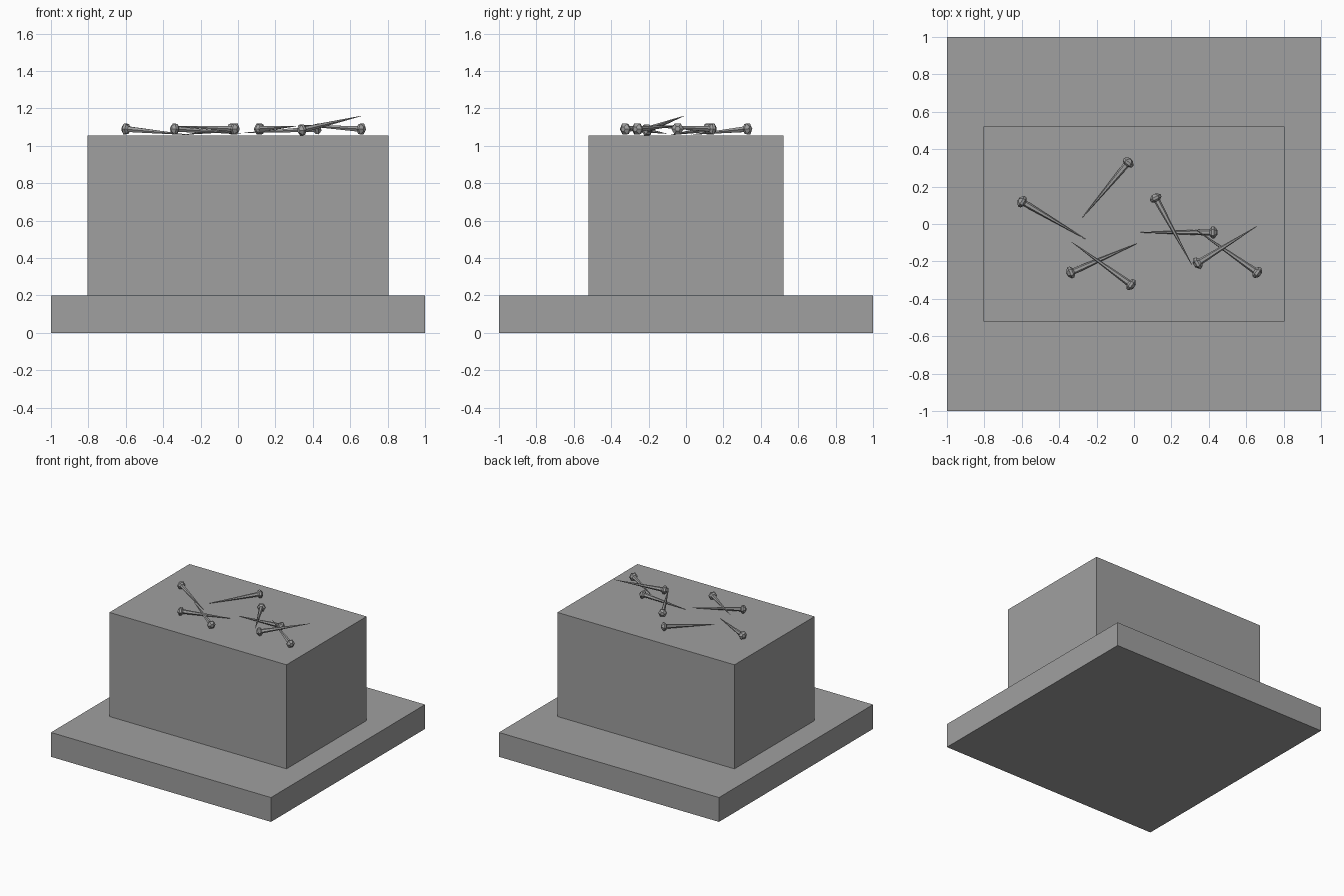
import bpy
import bmesh
import math
from mathutils import Vector

cube = bpy.data.objects.get("Cube")
if cube:
    bpy.data.objects.remove(cube, do_unlink=True)


def make_material(name, value):
    mat = bpy.data.materials.new(name)
    mat.use_nodes = True
    colour = (value, value, value, 1)
    mat.diffuse_color = colour
    mat.node_tree.nodes["Principled BSDF"].inputs["Base Color"].default_value = colour
    return mat


GREY = make_material("plain grey", 0.35)


def add_object(name, bm):
    bmesh.ops.recalc_face_normals(bm, faces=bm.faces)
    mesh = bpy.data.meshes.new(name)
    bm.to_mesh(mesh)
    bm.free()
    mesh.materials.append(GREY)
    obj = bpy.data.objects.new(name, mesh)
    bpy.context.collection.objects.link(obj)
    return obj


def add_block(name, width, depth, bottom, top):
    bm = bmesh.new()
    bmesh.ops.create_cube(bm, size=1)
    bmesh.ops.scale(bm, vec=(width, depth, top - bottom), verts=bm.verts)
    bmesh.ops.translate(bm, vec=(0, 0, (top + bottom) / 2), verts=bm.verts)
    return add_object(name, bm)


def add_nail(name, head, tip, sides=6):
    """Six-sided nail: domed head, flared rim and a shaft tapering to a point."""
    head, tip = Vector(head), Vector(tip)
    axis = tip - head
    length = axis.length
    # (distance along the nail from the head centre, radius)
    profile = [(-0.02, 0.014), (-0.004, 0.033), (0.01, 0.031),
               (0.02, 0.017), (length, 0.001)]
    bm = bmesh.new()
    rings = []
    for along, radius in profile:
        ring = []
        for i in range(sides):
            a = math.tau * i / sides
            ring.append(bm.verts.new((radius * math.cos(a), radius * math.sin(a), along)))
        rings.append(ring)
    for low, high in zip(rings, rings[1:]):
        for i in range(sides):
            j = (i + 1) % sides
            bm.faces.new((low[i], low[j], high[j], high[i]))
    bm.faces.new(rings[0])
    bm.faces.new(rings[-1])
    obj = add_object(name, bm)
    obj.location = head
    obj.rotation_euler = axis.to_track_quat('Z', 'Y').to_euler()
    return obj


# Plinth and the block standing on it
add_block("base_slab", 2, 2, 0, 0.2)
add_block("block", 1.61, 1.04, 0.2, 1.055)

# Loose nails scattered over the block: head centre, tip
NAILS = [
    ((-0.60, 0.12, 1.09), (-0.26, -0.08, 1.058)),
    ((-0.03, 0.33, 1.09), (-0.28, 0.03, 1.06)),
    ((-0.34, -0.26, 1.09), (0.015, -0.105, 1.065)),
    ((-0.015, -0.325, 1.09), (-0.335, -0.095, 1.105)),
    ((0.115, 0.14, 1.09), (0.31, -0.22, 1.105)),
    ((0.425, -0.045, 1.09), (0.035, -0.045, 1.07)),
    ((0.66, -0.26, 1.09), (0.33, -0.03, 1.11)),
    ((0.34, -0.21, 1.085), (0.66, -0.01, 1.16)),
]
for number, (head, tip) in enumerate(NAILS, 1):
    add_nail(f"nail_{number}", head, tip)
